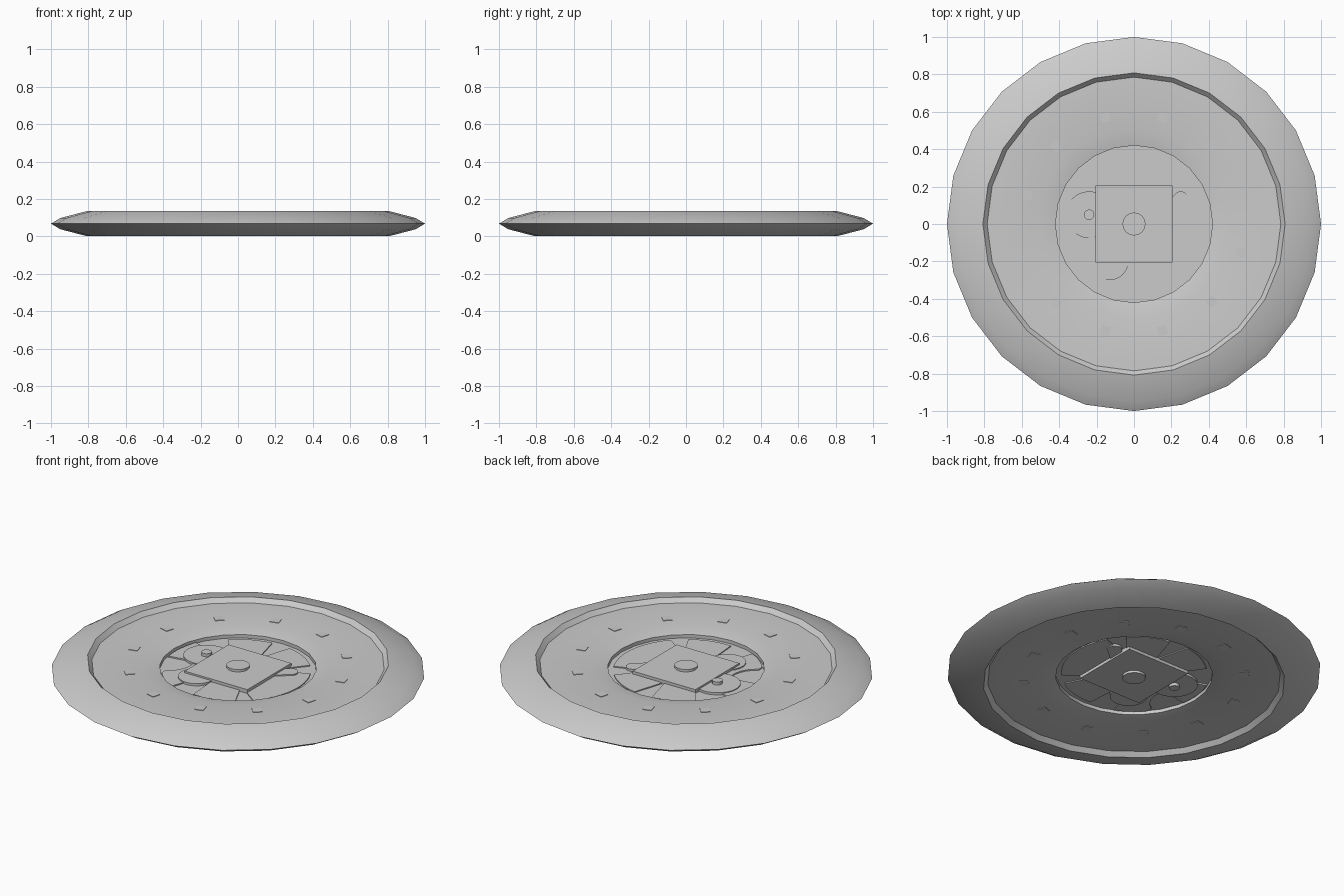
import bpy, bmesh, math
from mathutils import Matrix

cube = bpy.data.objects.get("Cube")
if cube:
    bpy.data.objects.remove(cube, do_unlink=True)

MID = 0.068  # height of the mirror plane through the disc

steel = bpy.data.materials.new("plain grey")
steel.use_nodes = True
GREY = (0.6, 0.6, 0.6, 1)
steel.diffuse_color = GREY
steel.node_tree.nodes["Principled BSDF"].inputs["Base Color"].default_value = GREY


def finish(bm, name):
    bmesh.ops.remove_doubles(bm, verts=bm.verts, dist=1e-5)
    bmesh.ops.recalc_face_normals(bm, faces=bm.faces)
    mesh = bpy.data.meshes.new(name)
    bm.to_mesh(mesh)
    bm.free()
    mesh.materials.append(steel)
    obj = bpy.data.objects.new(name, mesh)
    bpy.context.collection.objects.link(obj)
    bpy.ops.object.select_all(action='DESELECT')
    obj.select_set(True)
    bpy.context.view_layer.objects.active = obj
    bpy.ops.object.shade_smooth_by_angle(angle=math.radians(25))
    return obj


def lathe(name, half, steps=24):
    """Spin an upper half profile (radius, height over the middle) and its mirror image."""
    loop = half + [(r, -h) for r, h in reversed(half) if h > 0]
    bm = bmesh.new()
    vs = [bm.verts.new((0, r, MID + h)) for r, h in loop]
    edges = [bm.edges.new((vs[i], vs[(i + 1) % len(vs)])) for i in range(len(vs))]
    bmesh.ops.spin(bm, geom=vs + edges, cent=(0, 0, 0), axis=(0, 0, 1),
                   angle=math.tau, steps=steps, use_merge=True)
    return finish(bm, name)


def plate(name, outline, half):
    """Extrude an outline evenly above and below the middle plane."""
    bm = bmesh.new()
    face = bm.faces.new([bm.verts.new((x, y, MID - half)) for x, y in outline])
    new = bmesh.ops.extrude_face_region(bm, geom=[face])["geom"]
    bmesh.ops.translate(bm, vec=(0, 0, 2 * half),
                        verts=[v for v in new if isinstance(v, bmesh.types.BMVert)])
    return finish(bm, name)


def arc(r, start, end, n, cx=0, cy=0):
    return [(cx + r * math.cos(math.radians(start + (end - start) * i / n)),
             cy + r * math.sin(math.radians(start + (end - start) * i / n)))
            for i in range(n + 1)]


def circle(r, cx=0, cy=0, n=24):
    return arc(r, 0, 360, n, cx, cy)[:-1]


# Bevelled outer rim, flat web and sloped collar around the central hole
lathe("wheel_body", [(0.42, 0.024), (0.51, 0.042), (0.785, 0.042),
                     (0.808, 0.067), (0.95, 0.03), (1.0, 0)])

# Floor of the central recess
plate("recess_floor", circle(0.43), 0.004)

# Small square studs around the web
bm = bmesh.new()
for k in range(12):
    for side in (1, -1):
        place = (Matrix.Rotation(math.radians(15 + 30 * k), 4, 'Z')
                 @ Matrix.Translation((0.59, 0, MID + side * 0.042))
                 @ Matrix.Diagonal((0.05, 0.05, 0.006, 1)))
        bmesh.ops.create_cube(bm, size=1, matrix=place)
finish(bm, "web_studs")

# Flat mechanism plates stacked inside the recess
plate("sweep_plate", arc(0.41, 158, 190, 6) + arc(0.3, 190, 158, 6), 0.012)
plate("lower_arm", arc(0.41, 220, 245, 5) + [(-0.1, -0.15), (-0.2, -0.08)]
      + arc(0.15, 20, -60, 6, -0.39, -0.1), 0.011)
plate("pivot_wheel", circle(0.125, -0.24, 0.05), 0.017)
plate("lower_wheel", circle(0.1, -0.13, -0.2), 0.017)
plate("right_finger", [(0.1, -0.02), (0.21, 0.05)]
      + arc(0.04, -30, 150, 8, 0.25, 0.135) + [(0.19, 0.13)], 0.017)
for i, angle in enumerate((10, 62, 115, 285, 335)):
    plate(f"rim_leaf_{i + 1}",
          arc(0.39, angle - 18, angle + 18, 6) + arc(0.15, angle + 30, angle - 30, 4), 0.010)

# Square cover, axle and pivot pin
plate("square_cover", [(-0.205, -0.205), (0.205, -0.205), (0.205, 0.205), (-0.205, 0.205)], 0.027)
plate("axle_hub", circle(0.062, n=16), 0.041)
plate("pivot_pin", circle(0.028, -0.24, 0.05, 12), 0.035)
